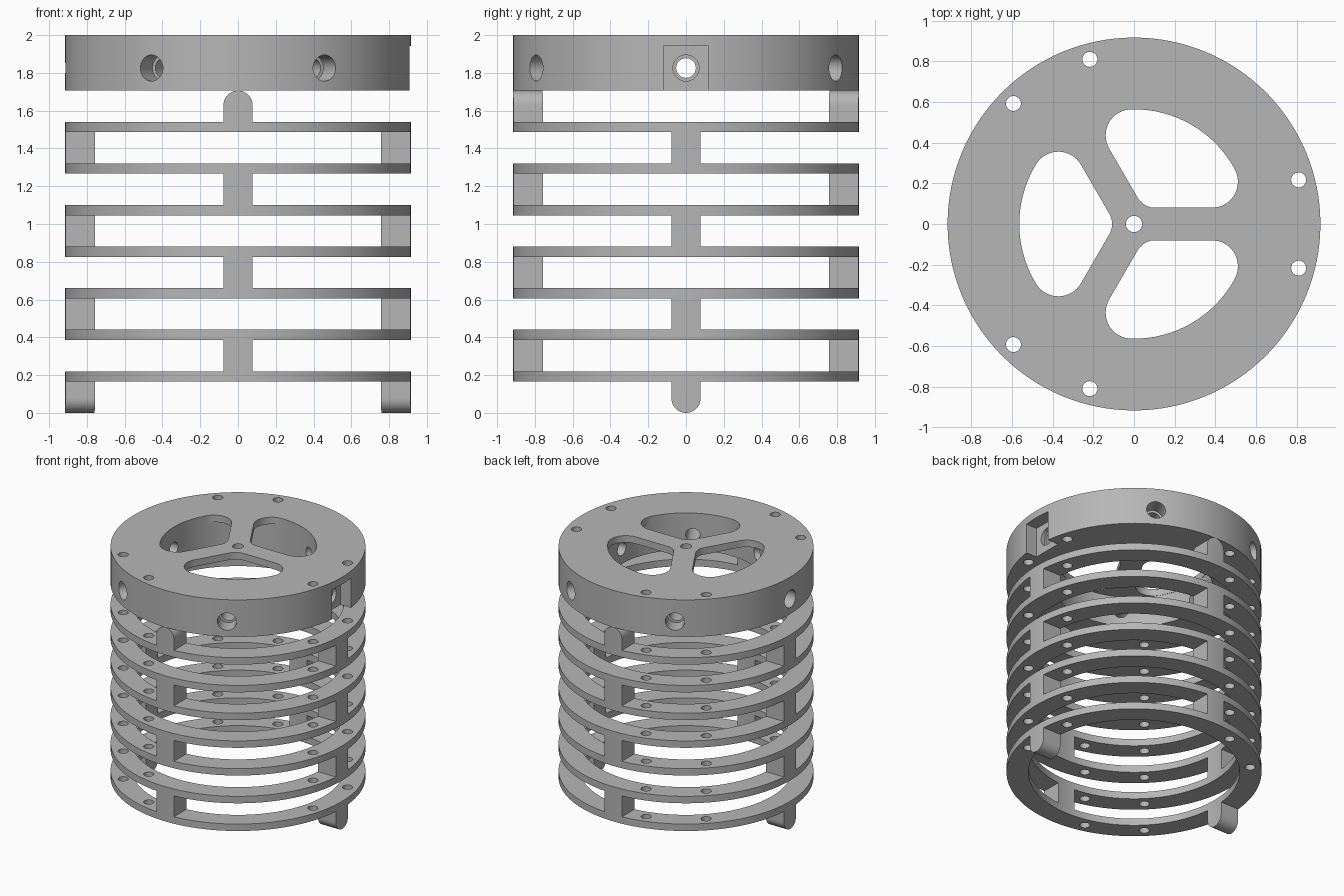
import bpy, bmesh
from math import sin, cos, pi, radians, sqrt, atan2, degrees
from mathutils import Matrix

cube = bpy.data.objects.get("Cube")
if cube:
    bpy.data.objects.remove(cube)

S = 2 / 109                      # one design unit
R_OUT, R_IN = 0.917, 0.76        # ring radii
RING_H, GAP = 3 * S, 9 * S
PITCH = RING_H + GAP
CAP_Z = 93 * S
PLATE_Z = 106 * S                # underside of the cap's top plate
R_CAV = 0.566
TAB = 0.077                      # half width of a spacer

grey = bpy.data.materials.new("light grey")
grey.use_nodes = True
colour = (0.47, 0.47, 0.47, 1)
grey.diffuse_color = colour
grey.node_tree.nodes["Principled BSDF"].inputs["Base Color"].default_value = colour


def arc(cx, cy, r, a0, a1, n):
    return [(cx + r * cos(radians(a0 + (a1 - a0) * i / n)),
             cy + r * sin(radians(a0 + (a1 - a0) * i / n))) for i in range(n + 1)]


def circle(r, n=128, x=0, y=0):
    return arc(x, y, r, 0, 360, n)[:-1]


def prism(name, outline, z0, z1, matrix=Matrix()):
    """Extrude a flat outline from z0 to z1, then transform it."""
    bm = bmesh.new()
    face = bm.faces.new([bm.verts.new((x, y, z0)) for x, y in outline])
    ext = bmesh.ops.extrude_face_region(bm, geom=[face])
    top = [v for v in ext["geom"] if isinstance(v, bmesh.types.BMVert)]
    bmesh.ops.translate(bm, verts=top, vec=(0, 0, z1 - z0))
    bmesh.ops.recalc_face_normals(bm, faces=bm.faces)
    bm.transform(matrix)
    mesh = bpy.data.meshes.new(name)
    bm.to_mesh(mesh)
    bm.free()
    mesh.materials.append(grey)
    obj = bpy.data.objects.new(name, mesh)
    bpy.context.scene.collection.objects.link(obj)
    return obj


def boolean(obj, cutter, operation="DIFFERENCE"):
    """Apply a boolean and discard the cutter."""
    mod = obj.modifiers.new("cut", "BOOLEAN")
    mod.operation, mod.object, mod.solver = operation, cutter, "EXACT"
    graph = bpy.context.evaluated_depsgraph_get()
    mesh = bpy.data.meshes.new_from_object(obj.evaluated_get(graph))
    obj.modifiers.clear()
    obj.data = mesh
    bpy.data.objects.remove(cutter)


def smooth(obj):
    bpy.ops.object.select_all(action="DESELECT")
    obj.select_set(True)
    bpy.context.view_layer.objects.active = obj
    bpy.ops.object.shade_smooth_by_angle(angle=radians(30))


def turn(deg):
    return Matrix.Rotation(radians(deg), 4, "Z")


def tube(name, z0, z1):
    obj = prism(name, circle(R_OUT), z0, z1)
    boolean(obj, prism("bore", circle(R_IN), z0 - 0.1, z1 + 0.1))
    return obj


def drill_cable_holes(obj, z0, z1):
    for spoke in (0, 120, 240):
        for side in (-15, 15):
            hole = circle(0.037, 24, (R_OUT + R_IN) / 2)
            boolean(obj, prism("drill", hole, z0, z1, turn(spoke + side)))


# Stacked rings share one mesh
ring = tube("ring_1", 0, RING_H)
drill_cable_holes(ring, -0.1, 0.2)
smooth(ring)
ring.location.z = GAP
for k in range(1, 7):
    copy = bpy.data.objects.new(f"ring_{k + 1}", ring.data)
    bpy.context.scene.collection.objects.link(copy)
    copy.location.z = GAP + k * PITCH

# Spacers between rings, alternating between the x and y sides
to_x = Matrix(((0, 0, 1, 0), (1, 0, 0, 0), (0, 1, 0, 0), (0, 0, 0, 1)))
for j in range(8):
    z0, z1 = j * PITCH, j * PITCH + GAP
    bottom = [(-TAB, z0), (TAB, z0)]
    top = [(TAB, z1), (-TAB, z1)]
    if j == 0:
        bottom = arc(0, z0 + TAB, TAB, 180, 360, 24)   # rounded foot
    if j == 7:
        top = arc(0, z1 - TAB, TAB, 0, 180, 24)        # rounded head
    for side, start in (("a", 0), ("b", 180)):
        angle = start + 90 * (j % 2)
        spacer = prism(f"spacer_{j + 1}_{side}", bottom + top, 0.7, 1.0, to_x)
        spacer.data.transform(turn(angle))
        boolean(spacer, tube("shell", z0 - 0.1, z1 + 0.1), "INTERSECT")
        smooth(spacer)

# Cap with hollow underside and central hole
cap = prism("cap", circle(R_OUT), CAP_Z, 2)
boolean(cap, prism("cavity", circle(R_CAV), CAP_Z - 0.1, PLATE_Z))
boolean(cap, prism("centre", circle(0.04, 32), PLATE_Z - 0.1, 2.1))

# Three rounded openings leaving spokes at 0, 120 and 240 degrees
W, F, F_IN, R_OPEN = 0.08, 0.128, 0.1, 0.564
rc = R_OPEN - F
xc = sqrt(rc ** 2 - (W + F) ** 2)
phi = degrees(atan2(W + F, xc))
far = radians(120 - phi)
d = (W + F_IN) / sin(pi / 3)
opening = (arc(xc, W + F, F, -90, phi, 16)
           + arc(0, 0, R_OPEN, phi, 120 - phi, 32)[1:-1]
           + arc(rc * cos(far), rc * sin(far), F, 120 - phi, 210, 16)
           + arc(d * cos(pi / 3), d * sin(pi / 3), F_IN, 210, 270, 10))
for angle in (0, 120, 240):
    boolean(cap, prism("opening", opening, PLATE_Z - 0.02, 2.1, turn(angle)))

# Square pocket on one side, then six counterbored radial holes
hz = (CAP_Z + PLATE_Z) / 2
pocket = [(-0.12, CAP_Z - 0.1), (0.12, CAP_Z - 0.1), (0.12, 1.943), (-0.12, 1.943)]
boolean(cap, prism("pocket", pocket, 0.815, 1.1, to_x))
for k in range(6):
    m = turn(60 * k) @ to_x
    boolean(cap, prism("counterbore", circle(0.069, 32, 0, hz), 0.785, 1.1, m))
    boolean(cap, prism("bolt", circle(0.052, 32, 0, hz), 0.4, 1.0, m))
drill_cable_holes(cap, CAP_Z - 0.1, 2.1)
smooth(cap)
